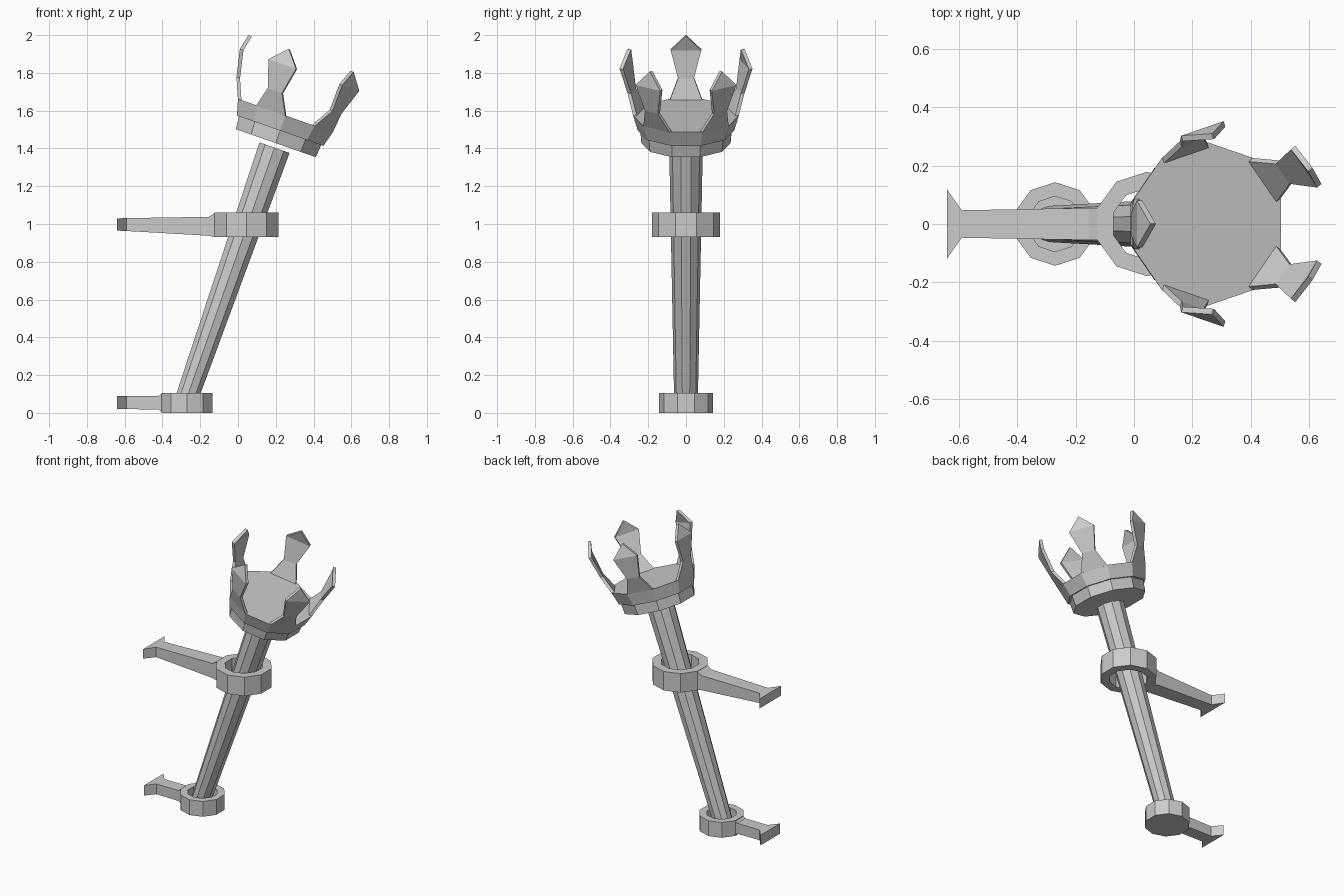
import bpy
import bmesh
from math import cos, sin, pi, radians
from mathutils import Matrix, Vector

cube = bpy.data.objects.get("Cube")
if cube:
    bpy.data.objects.remove(cube, do_unlink=True)

SIDES = 10
TILT = radians(19.3)

grey = bpy.data.materials.new("plain grey")
grey.use_nodes = True
grey.diffuse_color = (0.6, 0.6, 0.6, 1)
grey.node_tree.nodes["Principled BSDF"].inputs["Base Color"].default_value = (0.6, 0.6, 0.6, 1)


def loft(name, loops, matrix=Matrix(), closed=False):
    """Skin a row of equal loops; cap the ends or join last to first."""
    bm = bmesh.new()
    rows = [[bm.verts.new(p) for p in loop] for loop in loops]
    pairs = list(zip(rows, rows[1:]))
    if closed:
        pairs.append((rows[-1], rows[0]))
    for a, b in pairs:
        for i in range(len(a)):
            j = (i + 1) % len(a)
            bm.faces.new((a[i], a[j], b[j], b[i]))
    if not closed:
        bm.faces.new(rows[0])
        bm.faces.new(rows[-1])
    bmesh.ops.remove_doubles(bm, verts=bm.verts, dist=0.0005)
    bmesh.ops.recalc_face_normals(bm, faces=bm.faces)
    mesh = bpy.data.meshes.new(name)
    bm.to_mesh(mesh)
    bm.free()
    mesh.materials.append(grey)
    obj = bpy.data.objects.new(name, mesh)
    obj.matrix_world = matrix
    bpy.context.collection.objects.link(obj)
    return obj


def ring(r, z):
    """Ten-sided loop with flat sides facing left and right."""
    angles = [(k + 0.5) * 2 * pi / SIDES for k in range(SIDES)]
    return [Vector((r * cos(a), r * sin(a), z)) for a in angles]


def turned(name, profile, matrix, closed=False):
    return loft(name, [ring(r, z) for r, z in profile], matrix, closed)


def arm(name, sections):
    """Bar along x from (x, half width, bottom, top) sections."""
    return loft(name, [[(x, -w, lo), (x, w, lo), (x, w, hi), (x, -w, hi)]
                       for x, w, lo, hi in sections])


def leaning(x, z):
    return Matrix.Translation((x, 0, z)) @ Matrix.Rotation(TILT, 4, "Y")


# Tapered leaning shaft
turned("shaft", [(0.062, 0), (0.089, 1.456)], leaning(-0.288, 0.03))

# Foot cup with a recess, and the open holding ring
turned("foot_cup", [(0.143, 0), (0.143, 0.105), (0.095, 0.105), (0.095, 0.03)],
       Matrix.Translation((-0.27, 0, 0)))
turned("holding_ring", [(0.179, 0.93), (0.179, 1.06), (0.122, 1.06), (0.122, 0.93)],
       Matrix.Translation((0.045, 0, 0)), closed=True)

# Wall arms with flared ends
arm("upper_arm", [(-0.64, 0.118, 0.965, 1.03), (-0.59, 0.047, 0.963, 1.031),
                  (-0.155, 0.055, 0.938, 1.038), (-0.122, 0.055, 0.93, 1.06)])
arm("lower_arm", [(-0.64, 0.105, 0.02, 0.09), (-0.59, 0.044, 0.02, 0.09),
                  (-0.42, 0.044, 0.018, 0.09), (-0.4, 0.044, 0, 0.105)])

# Head: lower disc and flared bowl
head = leaning(0.2, 1.428)
turned("head_disc", [(0.236, 0), (0.242, 0.07)], head)
turned("head_bowl", [(0.255, 0.07), (0.28, 0.155)], head)

# Five leaf-shaped prongs: (radius, half width, height)
LEAF = [(0.266, 0.086, 0.153), (0.312, 0.042, 0.261),
        (0.344, 0.081, 0.407), (0.326, 0.002, 0.492)]
THICK = 0.02
for k in range(5):
    turn = Matrix.Rotation(pi + k * 2 * pi / 5, 4, "Z")
    loft("prong_%d" % (k + 1),
         [[(r, -w, t), (r, w, t), (r - THICK, w, t), (r - THICK, -w, t)]
          for r, w, t in LEAF], head @ turn)
